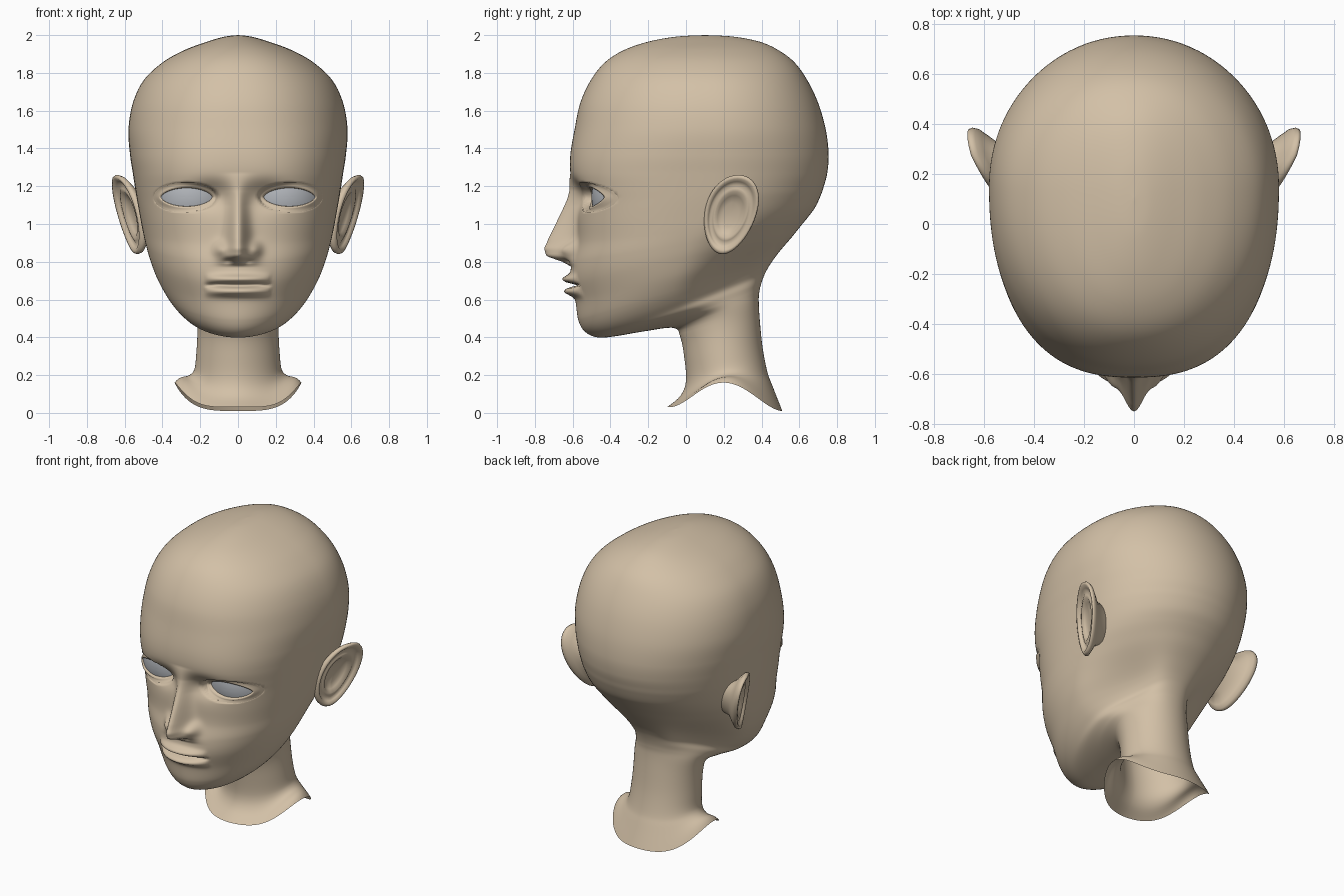
import bpy
import bmesh
from math import sin, cos, pi, exp, sqrt, ceil
from mathutils import Vector
from mathutils.bvhtree import BVHTree

if "Cube" in bpy.data.objects:
    bpy.data.objects.remove(bpy.data.objects["Cube"], do_unlink=True)


def material(name, colour):
    mat = bpy.data.materials.new(name)
    mat.use_nodes = True
    mat.diffuse_color = colour
    mat.node_tree.nodes["Principled BSDF"].inputs["Base Color"].default_value = colour
    return mat


skin = material("skin", (0.65, 0.53, 0.385, 1))
eye_grey = material("eye grey", (0.45, 0.47, 0.5, 1))


def smooth(value, low, high):
    t = min(1, max(0, (value - low) / (high - low)))
    return t * t * (3 - 2 * t)


def hump(value, centre, width):
    return exp(-((value - centre) / width) ** 2)


def loft(name, rings, mat, facing=None):
    """Skin a stack of closed rings; facing fixes the side of open patches."""
    bm = bmesh.new()
    grid = [[bm.verts.new(p) for p in ring] for ring in rings]
    count = len(rings[0])
    for low, high in zip(grid, grid[1:]):
        for j in range(count):
            k = (j + 1) % count
            bm.faces.new((low[j], low[k], high[k], high[j]))
    bmesh.ops.remove_doubles(bm, verts=bm.verts[:], dist=1e-5)
    bmesh.ops.recalc_face_normals(bm, faces=bm.faces[:])
    bm.normal_update()
    if facing and sum(f.normal.dot(Vector(facing)) * f.calc_area() for f in bm.faces) < 0:
        bmesh.ops.reverse_faces(bm, faces=bm.faces[:])
    mesh = bpy.data.meshes.new(name)
    bm.to_mesh(mesh)
    bm.free()
    mesh.materials.append(mat)
    mesh.shade_smooth()
    obj = bpy.data.objects.new(name, mesh)
    bpy.context.collection.objects.link(obj)
    return obj


# Head and neck sections: front y, front z, back y, back z, half width
SECTIONS = [
    (-.10, .03, .51, .01, .335), (-.03, .09, .455, .15, .27),
    (0, .17, .43, .22, .235), (-.01, .3, .405, .35, .22),
    (-.03, .4, .39, .5, .215), (-.065, .45, .385, .6, .225),
    (-.22, .432, .39, .65, .255), (-.38, .405, .4, .69, .29),
    (-.47, .4, .415, .73, .31), (-.535, .43, .43, .76, .345),
    (-.57, .49, .455, .8, .385), (-.585, .59, .5, .86, .43),
    (-.61, .7, .56, .93, .465), (-.605, .8, .6, .98, .487),
    (-.58, .9, .645, 1.035, .505), (-.575, 1.0, .685, 1.09, .52),
    (-.575, 1.1, .715, 1.155, .535), (-.59, 1.18, .73, 1.2, .545),
    (-.612, 1.27, .748, 1.27, .557), (-.612, 1.37, .755, 1.37, .572),
    (-.59, 1.5, .74, 1.5, .58), (-.56, 1.64, .7, 1.64, .557),
    (-.505, 1.76, .643, 1.76, .5), (-.43, 1.855, .575, 1.855, .4),
    (-.33, 1.92, .49, 1.92, .285), (-.2, 1.965, .39, 1.965, .165),
    (-.05, 1.992, .25, 1.992, .07), (.1, 2, .1, 2, 0),
]

# Nose ridge: z, height, half width
NOSE = [(.775, 0, .09), (.8, .05, .08), (.83, .14, .065), (.87, .165, .06),
        (.92, .152, .055), (1.0, .115, .05), (1.1, .07, .045),
        (1.18, .03, .05), (1.27, 0, .07)]


def relief(x, z):
    """How far the nose, lips and sockets stand out from the plain face."""
    x = abs(x)
    out = 0
    for (z0, h0, s0), (z1, h1, s1) in zip(NOSE, NOSE[1:]):
        if z0 <= z < z1:
            t = (z - z0) / (z1 - z0)
            out += (h0 + (h1 - h0) * t) * hump(x, 0, s0 + (s1 - s0) * t)
    out += .045 * hump(x, .092, .034) * hump(z, .865, .04)      # nostril wings
    out -= .02 * hump(x, .05, .025) * hump(z, .805, .014)       # nostrils
    lip = max(0, 1 - (x / .175) ** 2) ** .7
    out += lip * (.045 * hump(z, .708, .023) + .048 * hump(z, .642, .024)
                  - .045 * hump(z, .676, .009))
    out -= .045 * hump(x, .15, .1) * hump(z, 1.15, .065)        # eye sockets
    return out


def section_ring(row, count=160):
    yf, zf, yb, zb, width = row
    mid = yf + (yb - yf) * (.5 + .055 * smooth(zf, .6, 1.3))
    power = 1.85 + .3 * smooth(zf, .4, 1.1) + .45 * hump(zf, 1.12, .35)
    pinch = .28 * hump(zb, .78, .14)
    lift = .14 * (1 - smooth(zb, .01, .3))
    ring = []
    for j in range(count):
        phi = 2 * pi * j / count
        a = phi - .5 * sin(phi)
        s, c = sin(a), cos(a)
        n = power if c > 0 else 2.05
        r = (abs(s) ** n + abs(c) ** n) ** (-1 / n)
        x = width * s * r
        y = mid - c * r * ((mid - yf) if c > 0 else (yb - mid))
        if c < 0:
            x *= 1 - pinch * sin(2 * a) ** 2
        u = (y - yf) / (yb - yf) if yb > yf else 0
        z = zf + (zb - zf) * u + lift * s ** 4
        if c > 0:
            y -= relief(x, z) * smooth(c, 0, .3)
        ring.append((x, y, z))
    return ring


def spline(p, q, r, s, t):
    return [.5 * (2 * b + (c - a) * t + (2 * a - 5 * b + 4 * c - d) * t * t
                  + (3 * b - a - 3 * c + d) * t ** 3)
            for a, b, c, d in zip(p, q, r, s)]


rings = []
last = len(SECTIONS) - 1
for i in range(last):
    p, q, r, s = (SECTIONS[min(last, max(0, i + k))] for k in (-1, 0, 1, 2))
    step = .009 if .45 < q[1] < 1.3 else .02
    steps = max(3, ceil(sqrt((q[0] - r[0]) ** 2 + (q[1] - r[1]) ** 2) / step))
    rings += [section_ring(spline(p, q, r, s, k / steps)) for k in range(steps)]
rings.append(section_ring(SECTIONS[-1]))
head = loft("head_and_neck", rings, skin)

# Remember the plain face surface, then sink it behind the eye openings
tree = BVHTree.FromPolygons([v.co.copy() for v in head.data.vertices],
                            [tuple(p.vertices) for p in head.data.polygons])
EYE_X, EYE_Z = .272, 1.142
for v in head.data.vertices:
    if v.co.y < -.2:
        f = ((abs(v.co.x) - EYE_X) / .17) ** 2 + ((v.co.z - EYE_Z) / .08) ** 2
        v.co.y += .06 * smooth(1 - f, 0, .3)
head.data.update()


def face_y(x, z):
    hit = tree.ray_cast(Vector((x, -2, z)), Vector((0, 1, 0)))[0]
    return hit.y if hit else -.4


def eyeball_y(x, z):
    return -.265 - sqrt(max(0, .235 ** 2 - (x - .235) ** 2 - (z - EYE_Z) ** 2))


def almond(grow, scale=1, count=64):
    """Eye outline in x and z, enlarged by a margin."""
    point = .25 * max(0, 1 - max(0, grow) / .03)
    for j in range(count):
        t = 2 * pi * j / count
        yield (EYE_X + scale * (.138 + grow) * cos(t),
               EYE_Z + scale * (.051 + grow) * sin(t) * abs(sin(t)) ** point)


# Eyelid profile: margin, depth offset, blend from eyeball to face
LID = [(-.004, .006, 0), (0, -.012, 0), (.01, -.016, .1),
       (.02, .003, .5), (.03, -.003, .9), (.05, .006, 1)]
lid_rings = [[(x, eyeball_y(x, z) * (1 - w) + face_y(x, z) * w + off, z)
              for x, z in almond(grow)] for grow, off, w in LID]
eye_rings = [[(x, eyeball_y(x, z), z) for x, z in almond(.004, k / 8)]
             for k in range(9)]

# Ear profile: radius, depth from the ear plane (root, rim, fold, bowl)
EAR = [(.5, -.15), (.62, -.07), (.85, -.035), (.97, -.015), (1, .003),
       (.97, .016), (.9, .016), (.83, .002), (.76, -.012), (.66, -.004),
       (.58, -.002), (.48, -.022), (.3, -.036), (0, -.038)]


def ear_ring(radius, depth, count=48):
    ring = []
    for j in range(count):
        t = 2 * pi * j / count
        dz = .21 * radius * sin(t)
        y = .235 + .2 * dz + (.138 + .1 * dz) * radius * cos(t)
        x = .585 + .28 * (y - .235) + .2 * dz + depth
        x -= .03 * radius * max(0, -cos(t))
        ring.append((x, y, 1.05 + dz))
    return ring


ear_rings = [ear_ring(r, d) for r, d in EAR]

# Paired parts
for side, sign in (("left", 1), ("right", -1)):
    for part, shape, mat, facing in (("eyelids", lid_rings, skin, (0, -1, 0)),
                                     ("eye", eye_rings, eye_grey, (0, -1, 0)),
                                     ("ear", ear_rings, skin, (sign, 0, 0))):
        flipped = [[(sign * x, y, z) for x, y, z in ring] for ring in shape]
        loft(side + "_" + part, flipped, mat, facing)
